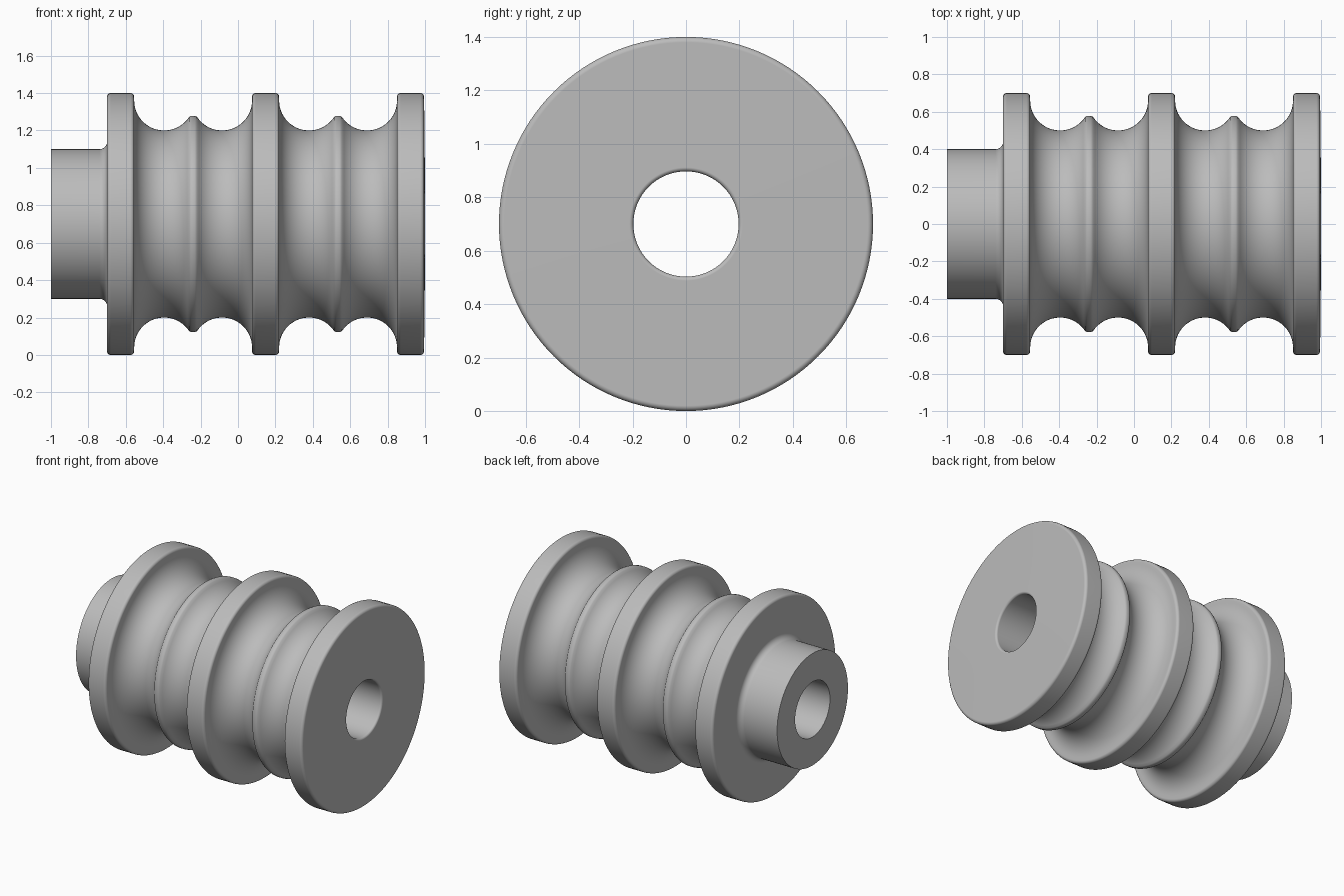
import bpy
import bmesh
from math import cos, sin, radians, tau
from mathutils import Matrix, Vector

SEGMENTS = 128
AXIS_Z = 0.7
RIM = 0.70        # flange radius
HUB = 0.40        # hub radius
BORE = 0.197      # through hole radius
EDGE = 0.02       # rounding of the flange edges
FLANGE = 0.145    # flange width
PITCH = 0.775     # flange spacing
GROOVE = 0.16     # groove arc radius
GROOVE_R = 0.66   # distance of groove arc centre from the axis

old = bpy.data.objects.get("Cube")
if old:
    bpy.data.objects.remove(old, do_unlink=True)


def arc(x, r, radius, start, end, steps):
    """Points of an arc in the (x, r) half plane, angles in degrees."""
    angles = [radians(start + (end - start) * i / steps) for i in range(steps + 1)]
    return [(x + radius * cos(a), r + radius * sin(a)) for a in angles]


def flange(left):
    """Outer rim with two rounded edges."""
    return (arc(left + EDGE, RIM - EDGE, EDGE, 180, 90, 5)
            + arc(left + FLANGE - EDGE, RIM - EDGE, EDGE, 90, 0, 5))


def double_groove(left):
    """Two round grooves with a narrow rounded ridge between them."""
    right = left + PITCH - FLANGE
    middle = (left + right) / 2
    first = arc(left + GROOVE, GROOVE_R, GROOVE, 180, 327, 22)
    second = [(2 * middle - x, r) for x, r in reversed(first)]
    crown = [(middle - 0.009, 0.578), (middle + 0.009, 0.578)]
    return first + crown + second


# Closed half section: hub, three flanges with grooves, then the bore
profile = [(-1, BORE), (-1, HUB)]
profile += arc(-0.74, HUB + 0.04, 0.04, 270, 360, 6)
for i in range(3):
    left = -0.7 + i * PITCH
    profile += flange(left)
    if i < 2:
        profile += double_groove(left + FLANGE)
profile += arc(1 - 0.015, BORE + 0.015, 0.015, 0, -90, 4)

# Revolve the section around the x axis
bm = bmesh.new()
verts = [bm.verts.new((x, 0, r)) for x, r in profile]
edges = [bm.edges.new((a, b)) for a, b in zip(verts, verts[1:] + verts[:1])]
bmesh.ops.spin(bm, geom=verts + edges, cent=(0, 0, 0), axis=(1, 0, 0),
               angle=tau, steps=SEGMENTS, use_duplicate=False)
bmesh.ops.remove_doubles(bm, verts=bm.verts, dist=0.0001)
bmesh.ops.recalc_face_normals(bm, faces=bm.faces)
bm.transform(Matrix.Translation(Vector((0, 0, AXIS_Z))))

mesh = bpy.data.meshes.new("grooved_roller")
bm.to_mesh(mesh)
bm.free()

# Plain grey finish
grey = bpy.data.materials.new("light grey")
grey.use_nodes = True
colour = (0.5, 0.5, 0.5, 1)
grey.diffuse_color = colour
grey.node_tree.nodes["Principled BSDF"].inputs["Base Color"].default_value = colour
mesh.materials.append(grey)

roller = bpy.data.objects.new("grooved_roller", mesh)
bpy.context.collection.objects.link(roller)
bpy.ops.object.select_all(action="DESELECT")
roller.select_set(True)
bpy.context.view_layer.objects.active = roller
bpy.ops.object.shade_smooth_by_angle(angle=radians(35))

# Keep the flat end faces evenly shaded next to the rounded edges
weighted = roller.modifiers.new("even_shading", "WEIGHTED_NORMAL")
weighted.keep_sharp = True
